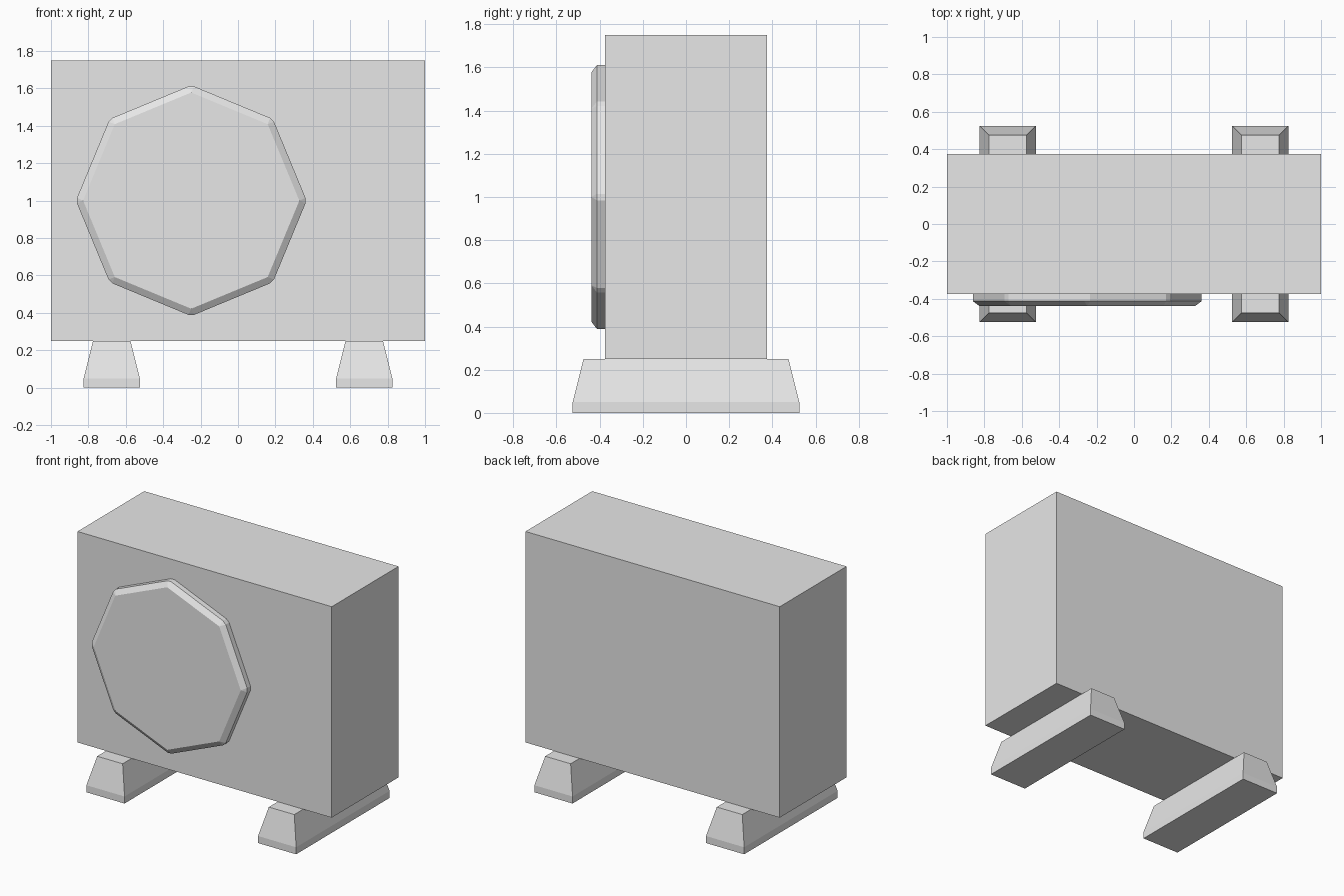
import bpy, bmesh, math

cube = bpy.data.objects.get("Cube")
if cube:
    bpy.data.objects.remove(cube, do_unlink=True)

GREY = (0.8, 0.8, 0.8, 1.0)
grey = bpy.data.materials.new("light_grey")
grey.use_nodes = True
grey.diffuse_color = GREY
for node in grey.node_tree.nodes:
    if node.type == 'BSDF_PRINCIPLED':
        node.inputs["Base Color"].default_value = GREY


def loft(name, rings):
    """Closed solid from rings of equal point count, capped at both ends."""
    bm = bmesh.new()
    loops = [[bm.verts.new(p) for p in ring] for ring in rings]
    n = len(loops[0])
    for a, b in zip(loops, loops[1:]):
        for i in range(n):
            j = (i + 1) % n
            bm.faces.new((a[i], a[j], b[j], b[i]))
    bm.faces.new(loops[0])
    bm.faces.new(loops[-1])
    bmesh.ops.remove_doubles(bm, verts=bm.verts, dist=0.0005)
    bmesh.ops.recalc_face_normals(bm, faces=bm.faces)
    mesh = bpy.data.meshes.new(name)
    bm.to_mesh(mesh)
    bm.free()
    mesh.materials.append(grey)
    obj = bpy.data.objects.new(name, mesh)
    bpy.context.collection.objects.link(obj)
    return obj


def rectangle(x, hx, hy, z):
    return [(x - hx, -hy, z), (x + hx, -hy, z), (x + hx, hy, z), (x - hx, hy, z)]


def octagon(radius, chamfer, y):
    """Upright octagon with each corner cut to a flat of half width chamfer."""
    pts = []
    for i in range(8):
        a = i * math.pi / 4
        r = radius - chamfer * math.tan(math.pi / 8)
        for s in (-chamfer, chamfer):
            pts.append((-0.25 + r * math.cos(a) - s * math.sin(a), y,
                        1.0 + r * math.sin(a) + s * math.cos(a)))
    return pts


# Main housing
loft("housing", [rectangle(0, 1.0, 0.375, 0.25), rectangle(0, 1.0, 0.375, 1.75)])

# Raised fan cover with chamfered rim and corners
loft("fan_cover", [octagon(0.617, 0.015, -0.37),
                   octagon(0.617, 0.015, -0.413),
                   octagon(0.578, 0.0, -0.438)])

# Tapered support feet
for name, x in (("left_foot", 0.675), ("right_foot", -0.675)):
    loft(name, [rectangle(x, 0.15, 0.525, 0.0),
                rectangle(x, 0.15, 0.525, 0.05),
                rectangle(x, 0.1, 0.475, 0.25)])
